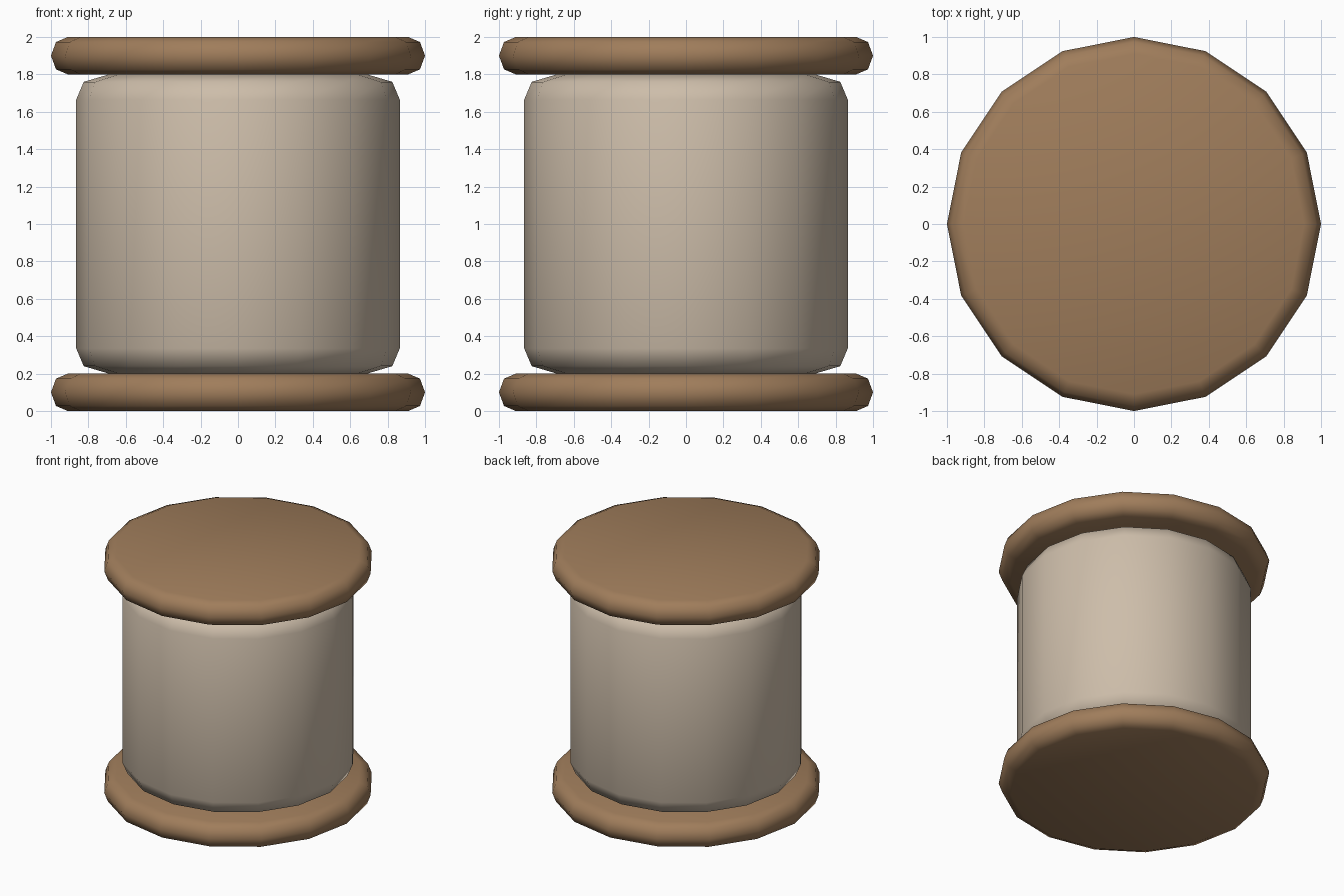
import bpy, bmesh, math

if "Cube" in bpy.data.objects:
    bpy.data.objects.remove(bpy.data.objects["Cube"])

SIDES = 16


def material(name, color):
    m = bpy.data.materials.new(name)
    m.diffuse_color = (*color, 1.0)
    m.use_nodes = True
    m.node_tree.nodes["Principled BSDF"].inputs["Base Color"].default_value = m.diffuse_color
    return m


def lathe(name, profile, mat):
    """Revolve a (radius, z) profile, listed bottom to top, and cap both ends."""
    bm = bmesh.new()
    rings = []
    for r, z in profile:
        rings.append([bm.verts.new((r * math.cos(2 * math.pi * i / SIDES),
                                    r * math.sin(2 * math.pi * i / SIDES), z))
                      for i in range(SIDES)])
    for low, high in zip(rings, rings[1:]):
        for i in range(SIDES):
            j = (i + 1) % SIDES
            bm.faces.new((low[i], low[j], high[j], high[i]))
    bm.faces.new(rings[0][::-1])
    bm.faces.new(rings[-1])
    for f in bm.faces:
        f.smooth = True
    mesh = bpy.data.meshes.new(name)
    bm.to_mesh(mesh)
    bm.free()
    mesh.materials.append(mat)
    obj = bpy.data.objects.new(name, mesh)
    bpy.context.collection.objects.link(obj)
    return obj


wood = material("brown_wood", (0.35, 0.205, 0.105))
thread = material("beige_thread", (0.61, 0.51, 0.40))

# Rounded end discs
disc = [(0.91, 0.0), (0.973, 0.027), (1.0, 0.1), (0.973, 0.173), (0.91, 0.2)]
for name, base in (("bottom_disc", 0.0), ("top_disc", 1.8)):
    lathe(name, [(r, z + base) for r, z in disc], wood)

# Wound thread body with bevelled shoulders
half = [(0.69, 0.2), (0.825, 0.24), (0.865, 0.335)]
lathe("thread_body", half + [(r, 2.0 - z) for r, z in reversed(half)], thread)
